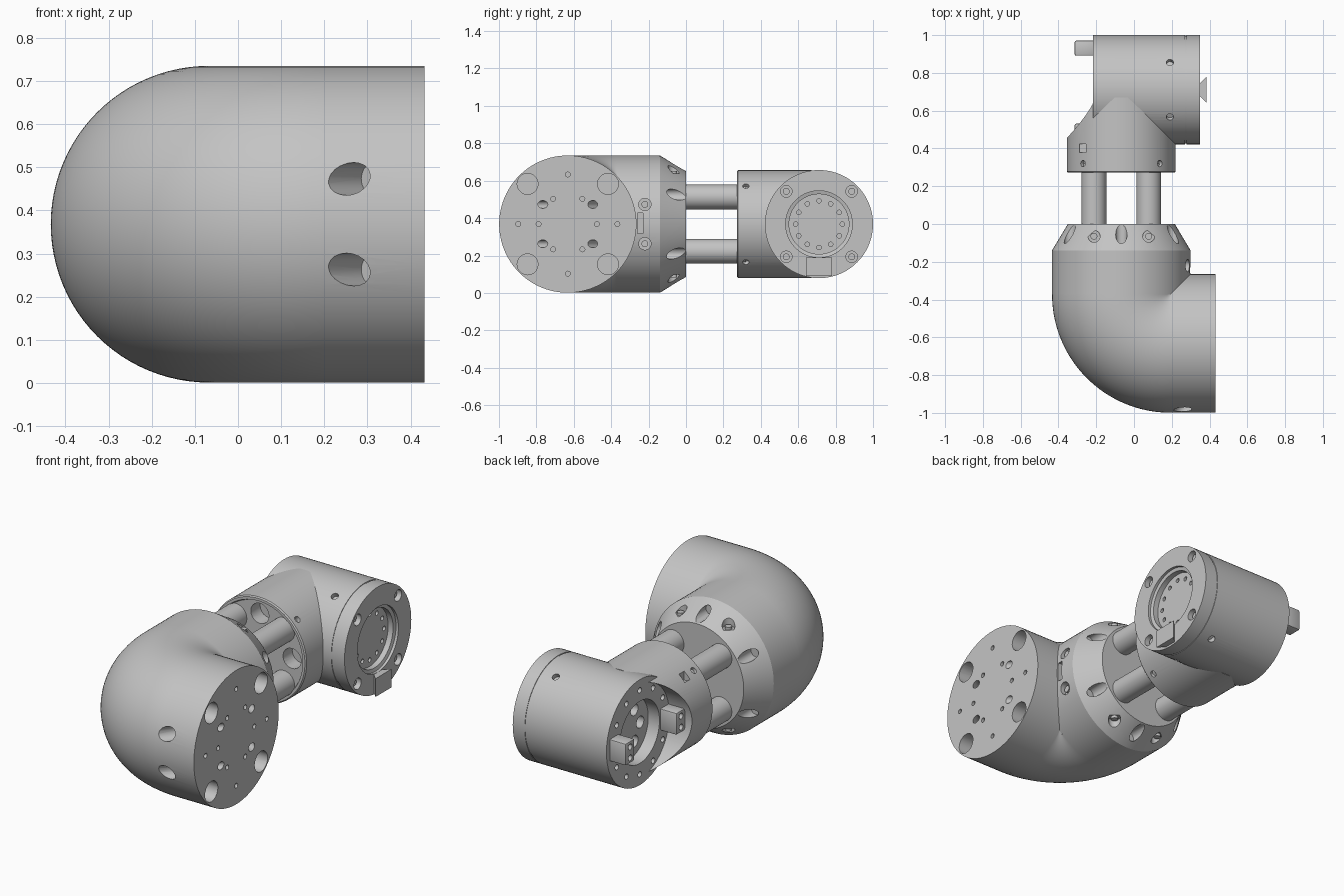
import bpy, bmesh, math
from mathutils import Vector, Matrix

cube = bpy.data.objects.get("Cube")
if cube:
    bpy.data.objects.remove(cube, do_unlink=True)

grey = bpy.data.materials.new("machined_grey")
grey.use_nodes = True
COLOUR = (0.55, 0.55, 0.55, 1)
grey.diffuse_color = COLOUR
grey.node_tree.nodes["Principled BSDF"].inputs["Base Color"].default_value = COLOUR

X, Y, Z = Vector((1, 0, 0)), Vector((0, 1, 0)), Vector((0, 0, 1))
H = 0.368                                  # height of every main axis
ARM = Vector((-0.067, 0, H))               # line of the rods, along y
FLANGE = Vector((0, -0.632, H))            # axis of the elbow's open end, along x
HEAD = Vector((0, 0.711, H))               # axis of the head drum, along x
R, HR = 0.367, 0.289                       # elbow and head radii
SIGNS = [(a, b) for a in (-1, 1) for b in (-1, 1)]


def finish(bm, name):
    bmesh.ops.recalc_face_normals(bm, faces=bm.faces)
    mesh = bpy.data.meshes.new(name)
    bm.to_mesh(mesh)
    bm.free()
    mesh.materials.append(grey)
    ob = bpy.data.objects.new(name, mesh)
    bpy.context.collection.objects.link(ob)
    return ob


def activate(ob):
    bpy.ops.object.select_all(action='DESELECT')
    ob.select_set(True)
    bpy.context.view_layer.objects.active = ob


def lathe(name, profile, origin, axis, start=0, sweep=2 * math.pi, steps=96):
    """Revolve (radius, distance along axis) points around an axis."""
    bm = bmesh.new()
    rings = []
    for i in range(steps + 1):
        a = start + sweep * i / steps
        rings.append([bm.verts.new((r * math.cos(a), r * math.sin(a), t)) for r, t in profile])
    for p, q in zip(rings, rings[1:]):
        for j in range(len(profile) - 1):
            bm.faces.new((p[j], q[j], q[j + 1], p[j + 1]))
    bmesh.ops.remove_doubles(bm, verts=bm.verts, dist=1e-5)
    rot = Z.rotation_difference(axis).to_matrix().to_4x4()
    bm.transform(Matrix.Translation(origin) @ rot)
    return finish(bm, name)


def rods(name, items, n=20):
    """Many cylinders in one object: (start, end, radius)."""
    bm = bmesh.new()
    for a, b, r in items:
        d = b - a
        m = Matrix.Translation((a + b) / 2) @ d.to_track_quat('Z', 'Y').to_matrix().to_4x4()
        bmesh.ops.create_cone(bm, cap_ends=True, segments=n, radius1=r, radius2=r,
                              depth=d.length, matrix=m)
    return finish(bm, name)


def box(name, centre, size):
    bm = bmesh.new()
    bmesh.ops.create_cube(bm, size=1, matrix=Matrix.Translation(centre) @ Matrix.Diagonal((*size, 1)))
    return finish(bm, name)


def subtract(ob, cutter):
    mod = ob.modifiers.new("cut", 'BOOLEAN')
    mod.object, mod.operation, mod.solver = cutter, 'DIFFERENCE', 'EXACT'
    activate(ob)
    bpy.ops.object.modifier_apply(modifier=mod.name)
    bpy.data.objects.remove(cutter, do_unlink=True)


def smooth(ob):
    activate(ob)
    bpy.ops.object.shade_smooth_by_angle(angle=math.radians(30))


def hole(p, d, depth, r):
    """Cutter entry for a hole bored from surface point p along d."""
    return (p - d * 0.05, p + d * depth, r)


def radial(angle, radius, u, v):
    return u * radius * math.cos(angle) + v * radius * math.sin(angle)


# Elbow: tapered socket, quarter bend and flange
BEND = 0.26                                # centreline radius of the bend
PX, PY = ARM.x + BEND, FLANGE.y + BEND     # bend pivot
socket = lathe("elbow_socket", [(0, 0), (0.283, 0), (R, -0.14), (R, PY), (0, PY)], ARM, Y)
flange = lathe("elbow_flange", [(0, PX), (R, PX), (R, 0.432), (0, 0.432)], FLANGE, X)
limit = math.acos(-BEND / R)
arc = [-limit + 2 * limit * i / 72 for i in range(73)]
section = [(max(0, BEND + R * math.cos(a)), R * math.sin(a)) for a in arc]
smooth(lathe("elbow_bend", section, Vector((PX, PY, H)), Z, math.pi, math.pi / 2, 40))

# Socket holes and screws
holes, plugs = [], []
for i in range(6):
    p = ARM + radial(math.radians(30 + 60 * i), 0.315, X, Z)
    holes.append(hole(p, -Y, 0.12, 0.03))
for a, b in SIGNS:
    p = ARM + Vector((0.145 * a, -0.065, 0.29 * b))
    holes.append(hole(p, -Z * b, 0.02, 0.032))
    plugs.append((p - Z * b * 0.05, p - Z * b * 0.005, 0.018))
for b in (-1, 1):
    p = Vector((0.285, -0.22, H + 0.105 * b))
    holes.append(hole(p, -X, 0.03, 0.033))
    plugs.append((p - X * 0.06, p - X * 0.012, 0.018))
subtract(socket, rods("socket_hole_cutter", holes))
subtract(socket, box("slot_cutter", (0.3, -0.245, H + 0.005), (0.06, 0.03, 0.11)))
smooth(socket)
smooth(rods("socket_screws", plugs))

# Flange bolt pattern, with four slanted bores
holes = []
face = FLANGE + X * 0.432
for i in range(6):
    holes.append(hole(face + radial(math.pi / 3 * i, 0.156, Y, Z), -X, 0.05, 0.013))
for i in range(4):
    holes.append(hole(face + radial(math.pi / 2 * i, 0.265, Y, Z), -X, 0.05, 0.013))
for a, b in SIGNS:
    holes.append(hole(face + Vector((0, 0.215 * a, 0.215 * b)), -X, 0.12, 0.056))
    p = face + Vector((0, 0.133 * a, 0.105 * b))
    holes.append(hole(p, Vector((-0.8, 0.6 * a, 0)), 0.08, 0.021))
for b in (-1, 1):
    p = Vector((0.268, -0.97, H + 0.105 * b))
    holes.append(hole(p, Vector((0.6, 0.8, 0)), 0.08, 0.038))
subtract(flange, rods("flange_hole_cutter", holes))
smooth(flange)

# Four connecting rods
smooth(rods("connecting_rods", [(ARM + Vector((0.145 * a, -0.02, 0.145 * b)),
                                 ARM + Vector((0.145 * a, 0.32, 0.145 * b)), 0.066)
                                for a, b in SIGNS], 40))

# Head neck: rounded relief, bores, side screws and a slot
neck = lathe("head_neck", [(0, 0.285), (0.262, 0.285), (0.268, 0.272), (0.282, 0.272),
                           (HR - 0.001, 0.278), (HR - 0.001, 0.67), (0, 0.67)], ARM, Y)
subtract(neck, lathe("relief_cutter", [(0, -0.6), (0.256, -0.6), (0.256, -0.09), (0, -0.09)],
                     HEAD, X))
holes = []
for i in range(4):
    p = ARM + Y * 0.285 + radial(i * math.pi / 2, 0.195, X, Z)
    holes.append(hole(p, Y, 0.08, 0.055))
for a, b in SIGNS:
    out = Vector((a, 0, b)).normalized()
    holes.append(hole(ARM + Y * 0.32 + out * HR, -out, 0.025, 0.017))
subtract(neck, rods("neck_hole_cutter", holes))
subtract(neck, box("neck_slot_cutter", (-0.272, 0.402, H + 0.21), (0.035, 0.045, 0.08)))
smooth(neck)

# Head drum: seam groove and a recess at each end
drum = lathe("head_drum", [(0, -0.15), (0.17, -0.15), (0.17, -0.218), (HR, -0.218), (HR, 0.27),
                           (HR - 0.003, 0.27), (HR - 0.003, 0.277), (HR, 0.277), (HR, 0.35),
                           (0.178, 0.35), (0.178, 0.335), (0.16, 0.33), (0.16, 0.3), (0, 0.3)],
             HEAD, X)
holes, plugs = [], []
for i in range(12):
    a = math.radians(30 * i)
    p = HEAD + X * 0.3 + radial(a, 0.125, Y, Z)
    holes.append((p + X * 0.02, p - X * 0.04, 0.012))
    if i % 6:
        holes.append(hole(HEAD - X * 0.218 + radial(a, 0.23, Y, Z), X, 0.04, 0.015))
for i in range(6):
    holes.append(hole(HEAD - X * 0.15 + radial(math.pi / 3 * i, 0.1, Y, Z), X, 0.05, 0.032))
for a, b in SIGNS:
    p = HEAD + Vector((0.35, 0.175 * a, 0.175 * b))
    holes.append(hole(p, -X, 0.04, 0.031))
    plugs.append((p - X * 0.06, p - X * 0.02, 0.018))
    out = Vector((0, a * 0.5, b * 0.866))
    holes.append(hole(HEAD + X * 0.19 + out * HR, -out, 0.025, 0.019))
subtract(drum, rods("drum_hole_cutter", holes))
smooth(drum)
smooth(rods("head_screws", plugs))

# Dovetail key on the head's face
key = box("dovetail_key", (0.362, HEAD.y, 0.14), (0.046, 0.14, 0.1))
for v in key.data.vertices:
    if v.co.x < 0.36:
        v.co.y = HEAD.y + (v.co.y - HEAD.y) * 0.35

# Two drilled lugs on the far side of the head
for side, name in ((1, "rear_lug"), (-1, "front_lug")):
    c = HEAD + Vector((-0.259, 0.22 * side, 0))
    lug = box(name, c, (0.11, 0.08, 0.12))
    bevel = lug.modifiers.new("rounding", 'BEVEL')
    bevel.width, bevel.segments, bevel.limit_method = 0.008, 2, 'NONE'
    activate(lug)
    bpy.ops.object.modifier_apply(modifier=bevel.name)
    bores = [(c - X * 0.08 + Z * k, c - X * 0.01 + Z * k, 0.016) for k in (-0.03, 0.03)]
    subtract(lug, rods("lug_cutter", bores))
    smooth(lug)
